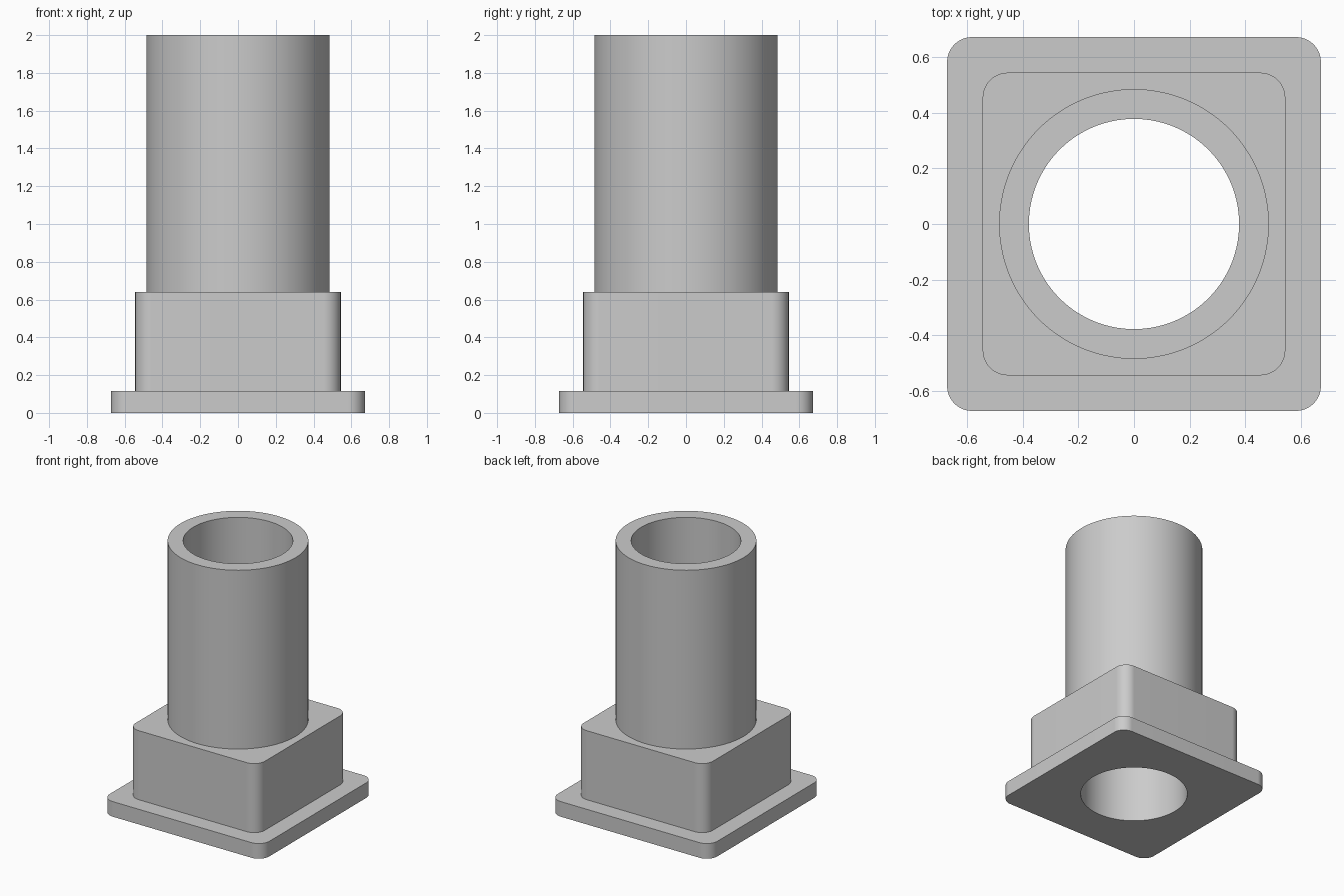
import bpy, bmesh
from math import sin, cos, pi, radians

cube = bpy.data.objects.get("Cube")
if cube:
    bpy.data.objects.remove(cube, do_unlink=True)

PER_CORNER = 24          # points in each quarter of a ring


def circle(radius):
    n = PER_CORNER * 4
    return [(radius * cos((i + 0.5) * 2 * pi / n), radius * sin((i + 0.5) * 2 * pi / n))
            for i in range(n)]


def rounded_square(half, fillet):
    points = []
    for quarter in range(4):
        mid = (quarter + 0.5) * pi / 2
        cx = (half - fillet) * (1 if cos(mid) > 0 else -1)
        cy = (half - fillet) * (1 if sin(mid) > 0 else -1)
        for i in range(PER_CORNER):
            a = (quarter + i / (PER_CORNER - 1)) * pi / 2
            points.append((cx + fillet * cos(a), cy + fillet * sin(a)))
    return points


# Cross-sections and the heights of the steps
flange = rounded_square(0.672, 0.09)
body = rounded_square(0.544, 0.09)
tube = circle(0.485)
bore = circle(0.378)
flange_top, body_top, tube_top = 0.115, 0.64, 2.0

# Outer skin from the underside up, then back down through the bore
sections = [(bore, 0), (flange, 0), (flange, flange_top), (body, flange_top),
            (body, body_top), (tube, body_top), (tube, tube_top), (bore, tube_top)]

bm = bmesh.new()
rings = [[bm.verts.new((x, y, z)) for x, y in outline] for outline, z in sections]
for k, lower in enumerate(rings):
    upper = rings[(k + 1) % len(rings)]
    for i in range(len(lower)):
        j = (i + 1) % len(lower)
        bm.faces.new((lower[i], lower[j], upper[j], upper[i]))
bmesh.ops.recalc_face_normals(bm, faces=bm.faces)

mesh = bpy.data.meshes.new("flanged_sleeve")
bm.to_mesh(mesh)
bm.free()
sleeve = bpy.data.objects.new("flanged_sleeve", mesh)
bpy.context.collection.objects.link(sleeve)

# Plain grey finish
grey = bpy.data.materials.new("light_grey")
grey.use_nodes = True
colour = (0.6, 0.6, 0.6, 1)
grey.diffuse_color = colour
grey.node_tree.nodes["Principled BSDF"].inputs["Base Color"].default_value = colour
mesh.materials.append(grey)

# Smooth walls with crisp edges at the steps
bpy.ops.object.select_all(action='DESELECT')
sleeve.select_set(True)
bpy.context.view_layer.objects.active = sleeve
bpy.ops.object.shade_smooth_by_angle(angle=radians(30))
